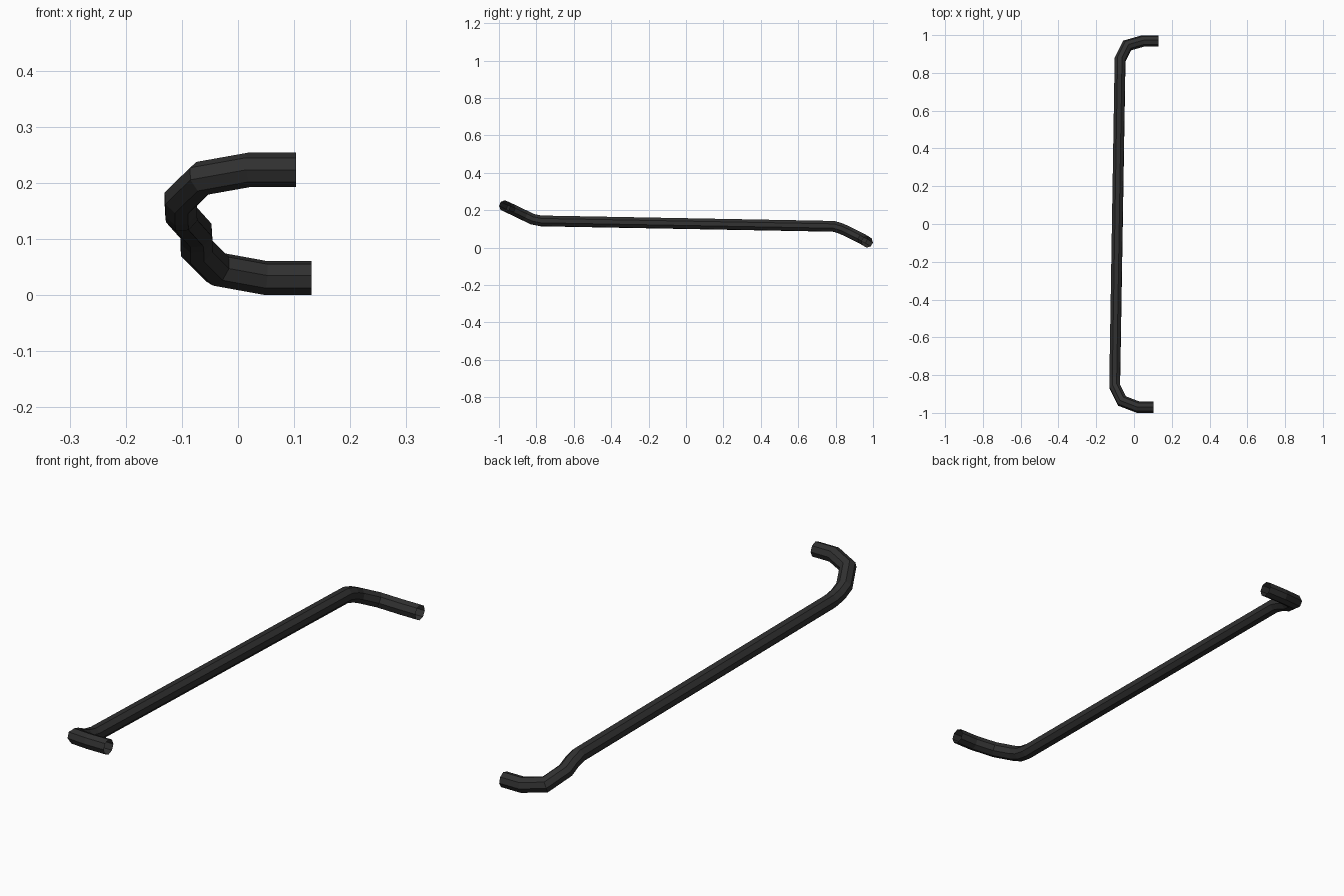
import bpy, bmesh, math
from mathutils import Vector

if "Cube" in bpy.data.objects:
    bpy.data.objects.remove(bpy.data.objects["Cube"])

RADIUS, SIDES = 0.0305, 8

# Centre line of the bent pipe, from the high front end to the low back end
path = [Vector(p) for p in (
    (0.103, -0.969, 0.223), (0.020, -0.969, 0.223), (-0.064, -0.937, 0.208),
    (-0.102, -0.860, 0.171), (-0.102, -0.820, 0.152), (-0.101, -0.775, 0.143),
    (-0.075, 0.790, 0.114), (-0.074, 0.830, 0.102), (-0.074, 0.870, 0.083),
    (-0.037, 0.945, 0.046), (0.048, 0.969, 0.0305), (0.131, 0.969, 0.0305))]


def sweep(name, pts):
    """Open tube with mitred corners: each ring is slid onto the corner plane."""
    bm = bmesh.new()
    dirs = [(b - a).normalized() for a, b in zip(pts, pts[1:])]
    side = Vector((0, 0, 1)).cross(dirs[0]).normalized()
    up = dirs[0].cross(side)
    ring = []
    for k in range(SIDES):
        a = 2 * math.pi * k / SIDES
        ring.append(pts[0] + RADIUS * (math.cos(a) * side + math.sin(a) * up))
    rows = [[bm.verts.new(c) for c in ring]]
    for i, d in enumerate(dirs):
        end = pts[i + 1]
        n = (d + dirs[i + 1]).normalized() if i + 1 < len(dirs) else d
        ring = [c + d * ((end - c).dot(n) / d.dot(n)) for c in ring]
        rows.append([bm.verts.new(c) for c in ring])
    for r0, r1 in zip(rows, rows[1:]):
        for k in range(SIDES):
            j = (k + 1) % SIDES
            bm.faces.new((r0[k], r0[j], r1[j], r1[k]))
    bmesh.ops.recalc_face_normals(bm, faces=bm.faces)
    mesh = bpy.data.meshes.new(name)
    bm.to_mesh(mesh)
    bm.free()
    obj = bpy.data.objects.new(name, mesh)
    bpy.context.collection.objects.link(obj)
    return obj


# Dark bent pipe
pipe = sweep("bent_pipe", path)
mat = bpy.data.materials.new("dark_rubber")
mat.diffuse_color = (0.03, 0.03, 0.03, 1)
mat.use_nodes = True
mat.node_tree.nodes["Principled BSDF"].inputs["Base Color"].default_value = mat.diffuse_color
pipe.data.materials.append(mat)
